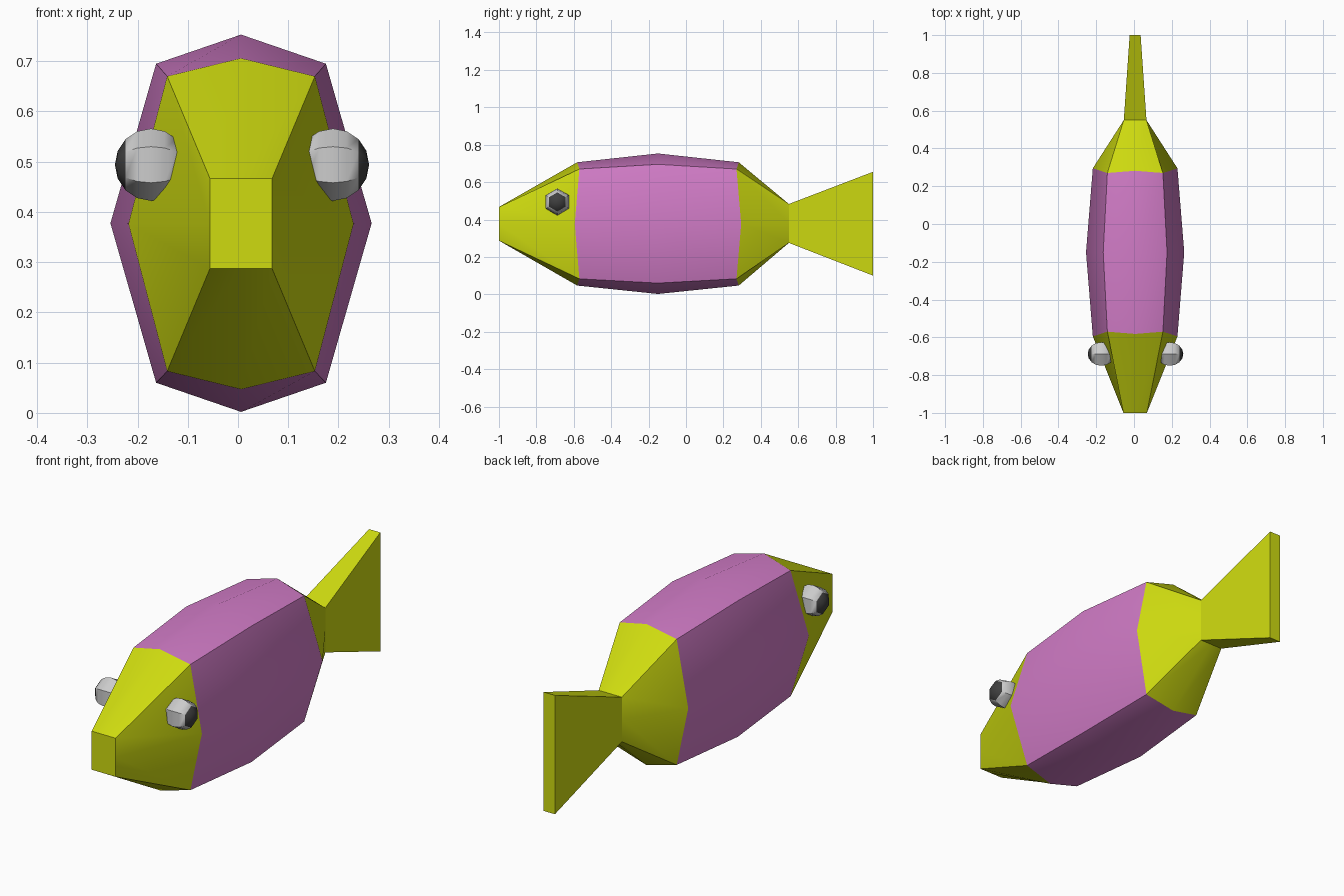
import bpy, bmesh, math
from mathutils import Matrix

if "Cube" in bpy.data.objects:
    bpy.data.objects.remove(bpy.data.objects["Cube"])

CX = 0.006   # the fish's own centre line
ZC = 0.376


def material(name, rgb):
    m = bpy.data.materials.new(name)
    m.diffuse_color = (*rgb, 1)
    m.use_nodes = True
    m.node_tree.nodes["Principled BSDF"].inputs["Base Color"].default_value = m.diffuse_color
    return m


purple = material("purple", (0.64, 0.20, 0.57))
yellow = material("yellow", (0.62, 0.71, 0.005))
dark = material("dark", (0.05, 0.05, 0.05))


def ring(y_corner, hw, z0, z1, side=0.0, peak=0.0, y_top=0.0, y_side=0.0):
    """Eight-point section: four corners plus bulged mid-edge points."""
    zm = (z0 + z1) / 2
    pts = []
    for x, z in ((0, 1), (1, 1), (1, 0), (1, -1), (0, -1), (-1, -1), (-1, 0), (-1, 1)):
        px = CX + x * (hw + (side if z == 0 else 0))
        pz = zm + z * ((z1 - z0) / 2 + (peak if x == 0 else 0))
        py = y_corner + (y_top if x == 0 else 0) + (y_side if z == 0 else 0)
        pts.append((px, py, pz))
    return pts


def smooth(ob, angle=42):
    bpy.ops.object.select_all(action='DESELECT')
    ob.select_set(True)
    bpy.context.view_layer.objects.active = ob
    bpy.ops.object.shade_smooth_by_angle(angle=math.radians(angle))


def add_object(name, bm, mats):
    me = bpy.data.meshes.new(name)
    bm.to_mesh(me)
    bm.free()
    for m in mats:
        me.materials.append(m)
    ob = bpy.data.objects.new(name, me)
    bpy.context.collection.objects.link(ob)
    smooth(ob)
    return ob


def loft(name, rings, mat, cap_first=False, cap_last=False):
    """Skin sections listed from front (-y) to back."""
    bm = bmesh.new()
    rows = [[bm.verts.new(p) for p in r] for r in rings]
    for a, b in zip(rows, rows[1:]):
        for i in range(8):
            j = (i + 1) % 8
            bm.faces.new((a[i], b[i], b[j], a[j]))
    if cap_first:
        bm.faces.new(rows[0])
    if cap_last:
        bm.faces.new(rows[-1][::-1])
    return add_object(name, bm, [mat])


# Sections along the fish
snout = ring(-1.0, 0.062, 0.287, 0.467)
front = ring(-0.57, 0.147, 0.083, 0.67, 0.077, 0.036, -0.012, -0.025)
middle = ring(-0.15, 0.169, 0.06, 0.695, 0.091, 0.058)
back = ring(0.27, 0.147, 0.083, 0.67, 0.077, 0.036, 0.012, 0.025)
waist = ring(0.55, 0.06, 0.275, 0.483)
tail_end = ring(1.0, 0.029, 0.1, 0.655)

# Body, head and tail
loft("head", [snout, front], yellow, cap_first=True)
loft("body", [front, middle, back], purple)
loft("tail_base", [back, waist], yellow)
loft("tail_fin", [waist, tail_end], yellow, cap_last=True)

# Eyes: six-sided balls with a dark pupil on the outer end
for side, label in ((1, "right"), (-1, "left")):
    bm = bmesh.new()
    bmesh.ops.create_uvsphere(bm, u_segments=6, v_segments=8, radius=0.072)
    for f in bm.faces:
        if f.calc_center_median().z > 0.052:
            f.material_index = 1
    # turn the pole outward, with hexagon points along y
    bm.transform(Matrix.Rotation(side * math.pi / 2, 4, 'Y') @ Matrix.Rotation(math.pi / 2, 4, 'Z'))
    bm.transform(Matrix.Translation((0.008 + side * 0.181, -0.688, 0.494)))
    add_object(label + "_eye", bm, [material("grey_" + label, (0.6, 0.6, 0.6)), dark])
